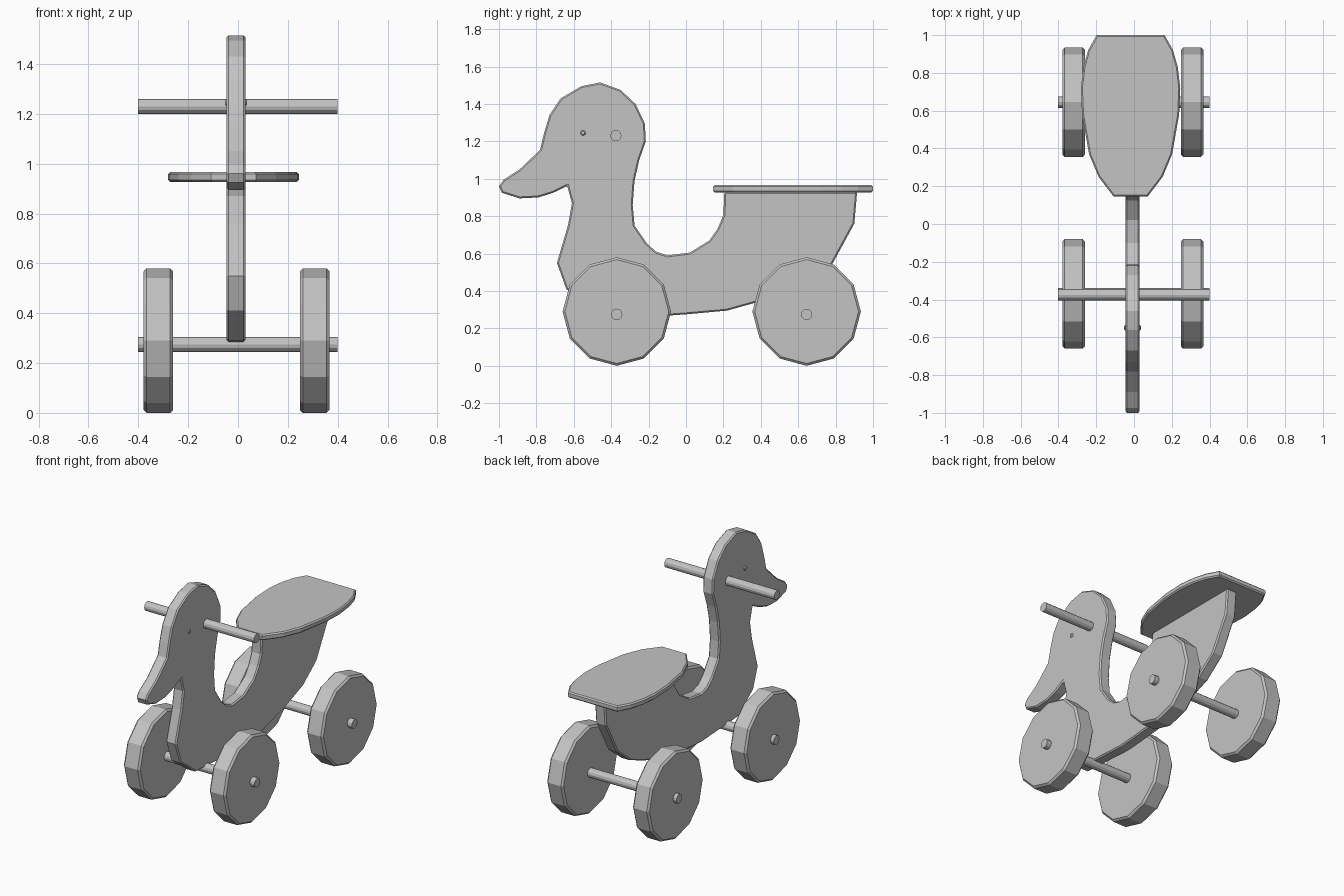
import bpy
import bmesh
from math import cos, sin, tau, radians

cube = bpy.data.objects.get("Cube")
if cube:
    bpy.data.objects.remove(cube, do_unlink=True)

GREY = (0.55, 0.55, 0.55, 1)
grey = bpy.data.materials.new("plain_grey")
grey.use_nodes = True
grey.diffuse_color = GREY
grey.node_tree.nodes["Principled BSDF"].inputs["Base Color"].default_value = GREY


def slab(name, start, depth, bevel=0.0):
    """Extrude a closed outline by a depth vector and soften its rims."""
    bm = bmesh.new()
    face = bm.faces.new([bm.verts.new(p) for p in start])
    extruded = bmesh.ops.extrude_face_region(bm, geom=[face], use_keep_orig=True)
    moved = [v for v in extruded["geom"] if isinstance(v, bmesh.types.BMVert)]
    bmesh.ops.translate(bm, verts=moved, vec=depth)
    bmesh.ops.recalc_face_normals(bm, faces=bm.faces)
    mesh = bpy.data.meshes.new(name)
    bm.to_mesh(mesh)
    bm.free()
    mesh.materials.append(grey)
    obj = bpy.data.objects.new(name, mesh)
    bpy.context.collection.objects.link(obj)
    if bevel:
        mod = obj.modifiers.new("rim", "BEVEL")
        mod.width = bevel
        mod.segments = 1
        mod.limit_method = "ANGLE"
        mod.angle_limit = radians(65)
    return obj


def disc(name, x0, x1, y, z, radius, sides=12, bevel=0.0):
    """Cylinder lying along x."""
    ring = [(x0, y + radius * cos(tau * i / sides), z + radius * sin(tau * i / sides))
            for i in range(sides)]
    return slab(name, ring, (x1 - x0, 0, 0), bevel)


# Flat duck-shaped body, outlined from the crown down the back and round
outline = [
    (-.46, 1.515), (-.35, 1.475), (-.27, 1.4), (-.22, 1.295), (-.215, 1.2),
    (-.25, 1.1), (-.275, .99), (-.285, .86), (-.275, .75), (-.21, .655),
    (-.16, .61), (-.1, .59), (.02, .605), (.125, .67), (.17, .735),
    (.2, .805), (.205, .93), (.915, .93), (.9, .76), (.78, .54),
    (.64, .43), (.47, .365), (.22, .295), (0, .275), (-.1, .268),
    (-.48, .29), (-.64, .41), (-.69, .55), (-.63, .755), (-.61, .87),
    (-.635, .962), (-.71, .925), (-.79, .9), (-.89, .895), (-.985, .925),
    (-1, .96), (-.975, .995), (-.89, 1.05), (-.78, 1.155), (-.76, 1.24),
    (-.73, 1.34), (-.67, 1.43), (-.56, 1.495),
]
slab("body", [(-.046, y, z) for y, z in outline], (.076, 0, 0), .008)

# Seat, mirrored from its half widths
half = [(.09, .145), (.17, .25), (.22, .37), (.257, .58), (.263, .72),
        (.25, .83), (.225, .92), (.18, 1)]
rim = half + [(-w, y) for w, y in reversed(half)]
slab("seat", [(w - .018, y, .927) for w, y in rim], (0, 0, .039), .008)

# Axles with their wheels
for place, y in (("front", -.37), ("rear", .645)):
    disc(place + "_axle", -.402, .4, y, .275, .03)
    for side, x in (("right", -.379), ("left", .248)):
        disc(f"{place}_{side}_wheel", x, x + .119, y, .29, .29, bevel=.012)

# Handlebar through the head, and eyes
disc("handlebar", -.402, .4, -.375, 1.23, .03)
disc("eyes", -.052, .036, -.55, 1.245, .014, bevel=.005)
